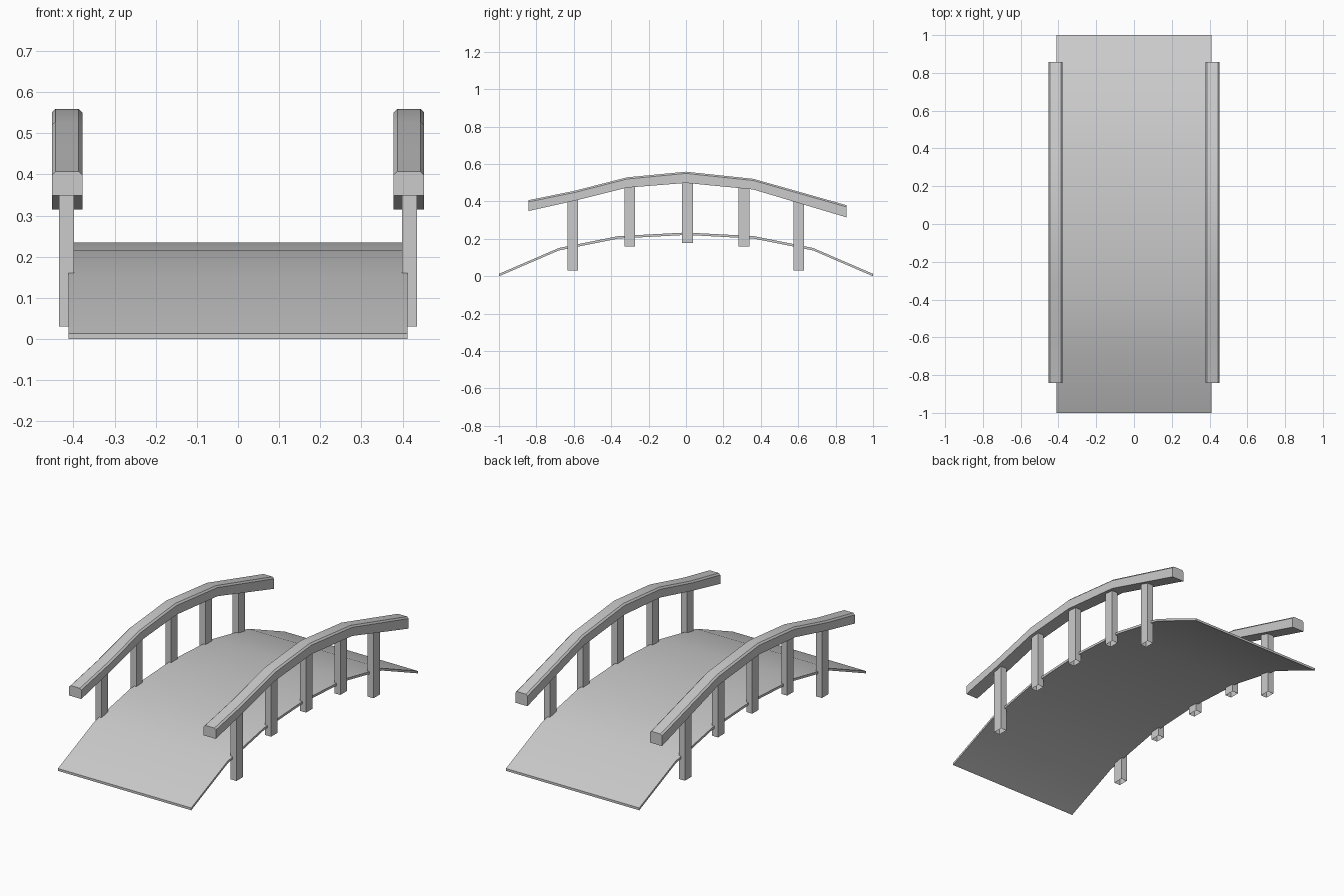
import bpy, bmesh
from math import radians

if "Cube" in bpy.data.objects:
    bpy.data.objects.remove(bpy.data.objects["Cube"])


def finish(bm, name, mirror=False):
    bmesh.ops.recalc_face_normals(bm, faces=bm.faces)
    mesh = bpy.data.meshes.new(name)
    bm.to_mesh(mesh)
    bm.free()
    obj = bpy.data.objects.new(name, mesh)
    bpy.context.collection.objects.link(obj)
    if mirror:
        obj.modifiers.new("Mirror", 'MIRROR')
    bpy.ops.object.select_all(action='DESELECT')
    obj.select_set(True)
    bpy.context.view_layer.objects.active = obj
    bpy.ops.object.shade_smooth_by_angle(angle=radians(30))
    return obj


def loft(bm, rings, caps=True):
    """Skin a list of closed rings, optionally capping both ends."""
    rows = [[bm.verts.new(p) for p in ring] for ring in rings]
    for a, b in zip(rows, rows[1:]):
        for i in range(len(a)):
            j = (i + 1) % len(a)
            bm.faces.new((a[i], a[j], b[j], b[i]))
    if caps:
        bm.faces.new(rows[0])
        bm.faces.new(rows[-1])


# Arched deck: (y, top z)
DECK = [(-1, .013), (-.68, .151), (-.36, .215), (0, .234),
        (.36, .215), (.68, .151), (1, .013)]
HALF, THICK = .4115, .013
bm = bmesh.new()
loft(bm, [[(-HALF, y, z - THICK), (HALF, y, z - THICK), (HALF, y, z), (-HALF, y, z)]
          for y, z in DECK])
finish(bm, "deck")

# Handrails with chamfered upper edges: (y, bottom z, top z)
RAIL = [(-.842, .349, .407), (-.6, .403, .456), (-.315, .474, .529), (0, .499, .559),
        (.36, .464, .521), (.858, .315, .380)]
X0, X1, C = .378, .4525, .009
bm = bmesh.new()
loft(bm, [[(X0, y, b), (X1, y, b), (X1, y, t - C), (X1 - C, y, t),
           (X0 + C, y, t), (X0, y, t - C)] for y, b, t in RAIL])
finish(bm, "handrail", mirror=True)

# Square open-ended posts: (y, bottom z, top z)
POSTS = [(-.606, .03, .412), (-.3, .16, .482), (.008, .177, .503),
         (.31, .16, .474), (.602, .03, .402)]
PX0, PX1, W = .398, .4345, .0285
bm = bmesh.new()
for y, b, t in POSTS:
    loft(bm, [[(PX0, y - W, z), (PX1, y - W, z), (PX1, y + W, z), (PX0, y + W, z)]
              for z in (b, t)], caps=False)
finish(bm, "railing_posts", mirror=True)
